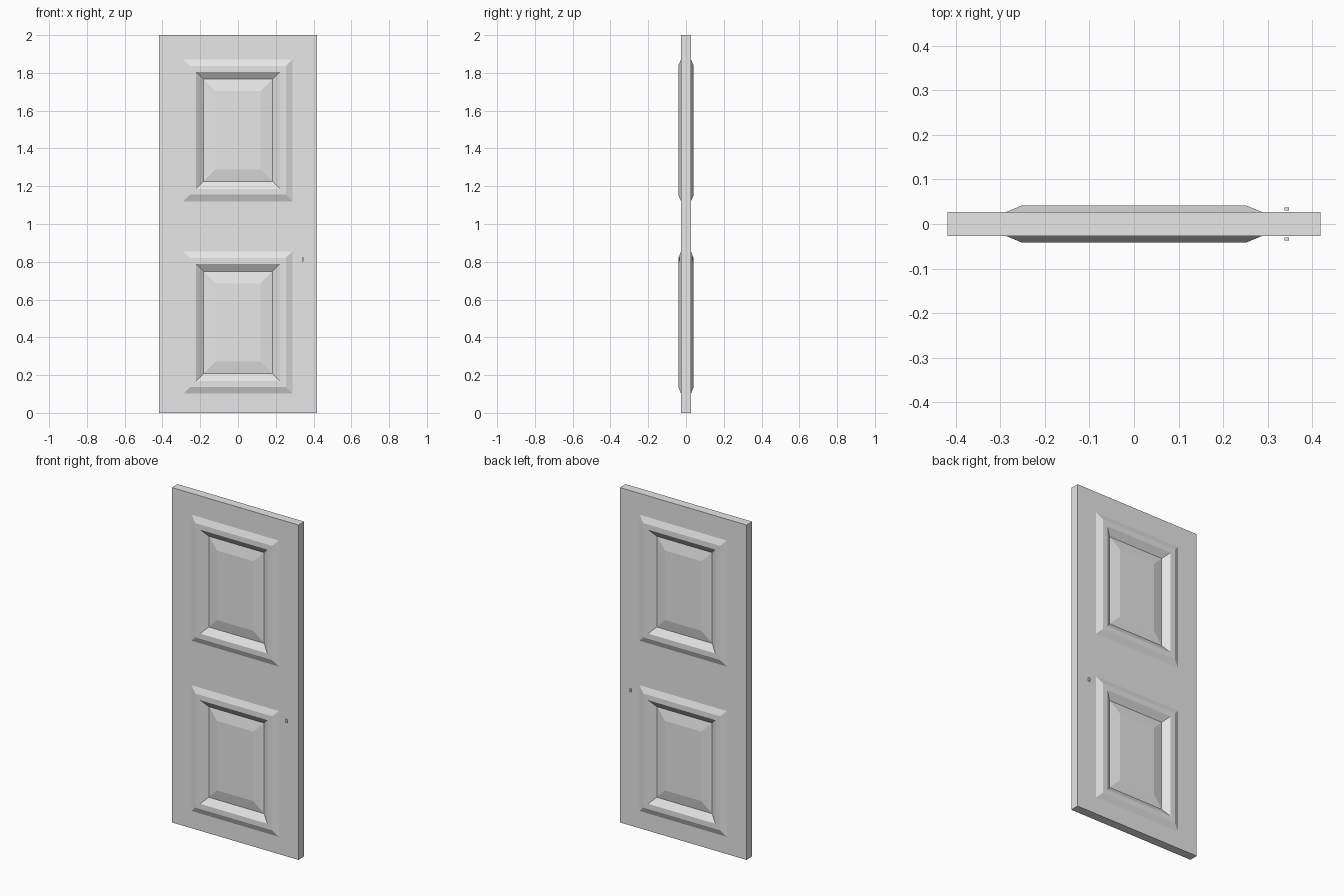
import bpy, bmesh

if "Cube" in bpy.data.objects:
    bpy.data.objects.remove(bpy.data.objects["Cube"])

W, H, T = 0.4185, 2.0, 0.0265          # half width, height, half thickness
PX = 0.288                             # half width of a panel
PANELS = [(0.103, 0.854), (1.120, 1.872)]
# moulding profile: (inset from panel outline, distance from door middle)
PROFILE = [(0, T), (0.035, 0.041), (0.066, 0.041), (0.105, 0.014), (0.168, T)]

grey = bpy.data.materials.new("light_grey")
grey.diffuse_color = (0.8, 0.8, 0.8, 1)
grey.use_nodes = True
grey.node_tree.nodes["Principled BSDF"].inputs["Base Color"].default_value = grey.diffuse_color


def finish(name, bm):
    bmesh.ops.remove_doubles(bm, verts=bm.verts, dist=1e-5)
    bmesh.ops.recalc_face_normals(bm, faces=bm.faces)
    me = bpy.data.meshes.new(name)
    bm.to_mesh(me)
    bm.free()
    me.materials.append(grey)
    ob = bpy.data.objects.new(name, me)
    bpy.context.collection.objects.link(ob)
    return ob


def rect(bm, x0, x1, z0, z1, y):
    return [bm.verts.new(p) for p in
            ((x0, y, z0), (x1, y, z0), (x1, y, z1), (x0, y, z1))]


def panel(bm, z0, z1, side):
    """Raised moulding around a recessed, fielded panel."""
    rings = [rect(bm, -PX + i, PX - i, z0 + i, z1 - i, side * y) for i, y in PROFILE]
    for a, b in zip(rings, rings[1:]):
        for k in range(4):
            n = (k + 1) % 4
            bm.faces.new((a[k], a[n], b[n], b[k]))
    bm.faces.new(rings[-1])


# door leaf: both faces as a grid whose panel cells carry the mouldings
bm = bmesh.new()
xs = [-W, -PX, PX, W]
zs = [0, *PANELS[0], *PANELS[1], H]
for side in (-1, 1):
    for i in range(3):
        for j in range(5):
            if i == 1 and j in (1, 3):
                panel(bm, zs[j], zs[j + 1], side)
            else:
                bm.faces.new(rect(bm, xs[i], xs[i + 1], zs[j], zs[j + 1], side * T))
# edges of the leaf
bmesh.ops.remove_doubles(bm, verts=bm.verts, dist=1e-5)
rim = [e for e in bm.edges if e.is_boundary]
bmesh.ops.bridge_loops(bm, edges=rim)
finish("door_leaf", bm)

# small latch plates on both sides
for side, label in ((-1, "front"), (1, "back")):
    bm = bmesh.new()
    bmesh.ops.create_cube(bm, size=1)
    for v in bm.verts:
        v.co = (0.343 + v.co.x * 0.010, side * 0.0335 + v.co.y * 0.006, 0.812 + v.co.z * 0.02)
    finish("latch_plate_" + label, bm)
